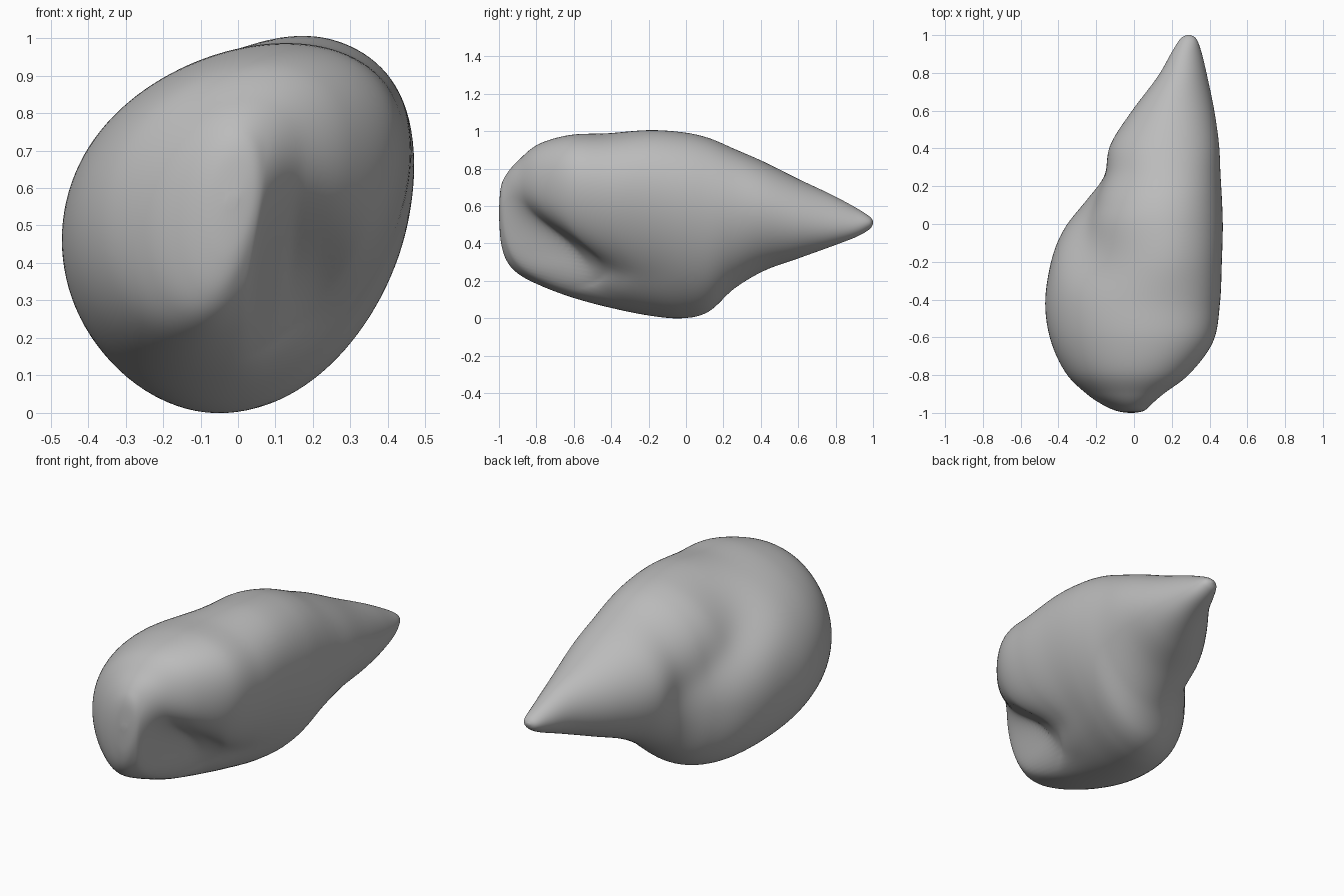
import bpy
import bmesh
from math import cos, sin, tau, exp, radians
from mathutils import Vector

cube = bpy.data.objects.get("Cube")
if cube:
    bpy.data.objects.remove(cube, do_unlink=True)

SEGMENTS = 112  # points around each ring
STEPS = 8       # rings between two stations

# Stations along the shell: y, left x, right x, bottom z, top z, tilt in radians
STATIONS = [
    (-1.0, -.03, 0, .55, .58, .4),
    (-.99, -.09, .05, .41, .7, .4),
    (-.96, -.16, .09, .31, .77, .4),
    (-.9, -.25, .17, .24, .84, .4),
    (-.79, -.36, .3, .18, .93, .4),
    (-.62, -.44, .42, .115, .98, .4),
    (-.42, -.47, .455, .06, .99, .38),
    (-.2, -.44, .465, .015, 1.01, .37),
    (-.02, -.38, .47, 0, .998, .33),
    (.12, -.29, .466, .035, .965, .28),
    (.26, -.185, .458, .16, .905, .2),
    (.42, -.13, .45, .255, .835, .12),
    (.6, -.01, .425, .32, .745, 0),
    (.78, .125, .388, .385, .66, -.15),
    (.91, .2, .357, .435, .59, -.2),
    (.98, .245, .33, .475, .545, 0),
    (1.0, .28, .3, .505, .52, 0),
]


def smooth(low, high, value):
    f = min(1, max(0, (value - low) / (high - low)))
    return f * f * (3 - 2 * f)


def catmull(a, b, c, d, f):
    return (2 * b + (c - a) * f + (2 * a - 5 * b + 4 * c - d) * f ** 2
            + (3 * b - a - 3 * c + d) * f ** 3) / 2


def stations():
    """Smoothly interpolated stations from nose to tail tip."""
    last = len(STATIONS) - 1
    for i in range(last):
        keys = [STATIONS[min(last, max(0, i + k))] for k in (-1, 0, 1, 2)]
        for s in range(STEPS):
            yield [catmull(*values, s / STEPS) for values in zip(*keys)]
    yield STATIONS[-1]


def valley(point, angle):
    """Broad valley on the upper rear side, where two whorls meet."""
    facing = max(0, cos(angle - radians(148))) ** 2
    line = .2 - .38 * smooth(.4, 1, point.z)
    return 1 - .16 * facing * exp(-((point.y - line) / .2) ** 2)


def hollow(point):
    """Push the diagonal groove beside the front lip backwards."""
    edge = .05 + .15 * (point.z - .25)
    side = smooth(edge - .04, edge + .07, point.x)
    side *= 1 - .6 * smooth(.2, .46, point.x)
    rise = point.z - max(.26, .28 - .4 * (point.y + .7))
    height = exp(-(rise / (.19 if rise > 0 else .13)) ** 2)
    front = smooth(.1, -.95, point.y)
    return .27 * side * height * front


# Shell body, lofted from tilted, slightly egg-shaped rings
bm = bmesh.new()
rings = []
for y, left, right, bottom, top, tilt in stations():
    centre = Vector(((left + right) / 2, y, (bottom + top) / 2))
    ring = []
    for n in range(SEGMENTS):
        t = tau * n / SEGMENTS
        lean = tilt * (.68 + .32 * cos(t))
        arm = Vector(((right - left) / 2 * cos(t), 0,
                      (top - bottom) / 2 * sin(t + lean)))
        point = centre + arm * valley(centre + arm, t)
        point.y += hollow(point)
        ring.append(bm.verts.new(point))
    rings.append(ring)
for ring, following in zip(rings, rings[1:]):
    for n in range(SEGMENTS):
        m = (n + 1) % SEGMENTS
        bm.faces.new((ring[n], ring[m], following[m], following[n]))
bm.faces.new(rings[0])
bm.faces.new(rings[-1])
bmesh.ops.recalc_face_normals(bm, faces=bm.faces)
for face in bm.faces:
    face.smooth = True

mesh = bpy.data.meshes.new("shell_body")
bm.to_mesh(mesh)
bm.free()
shell = bpy.data.objects.new("shell_body", mesh)
bpy.context.collection.objects.link(shell)

# Plain grey surface
grey = bpy.data.materials.new("plain_grey")
grey.use_nodes = True
colour = (.5, .5, .5, 1)
grey.diffuse_color = colour
grey.node_tree.nodes["Principled BSDF"].inputs["Base Color"].default_value = colour
mesh.materials.append(grey)
